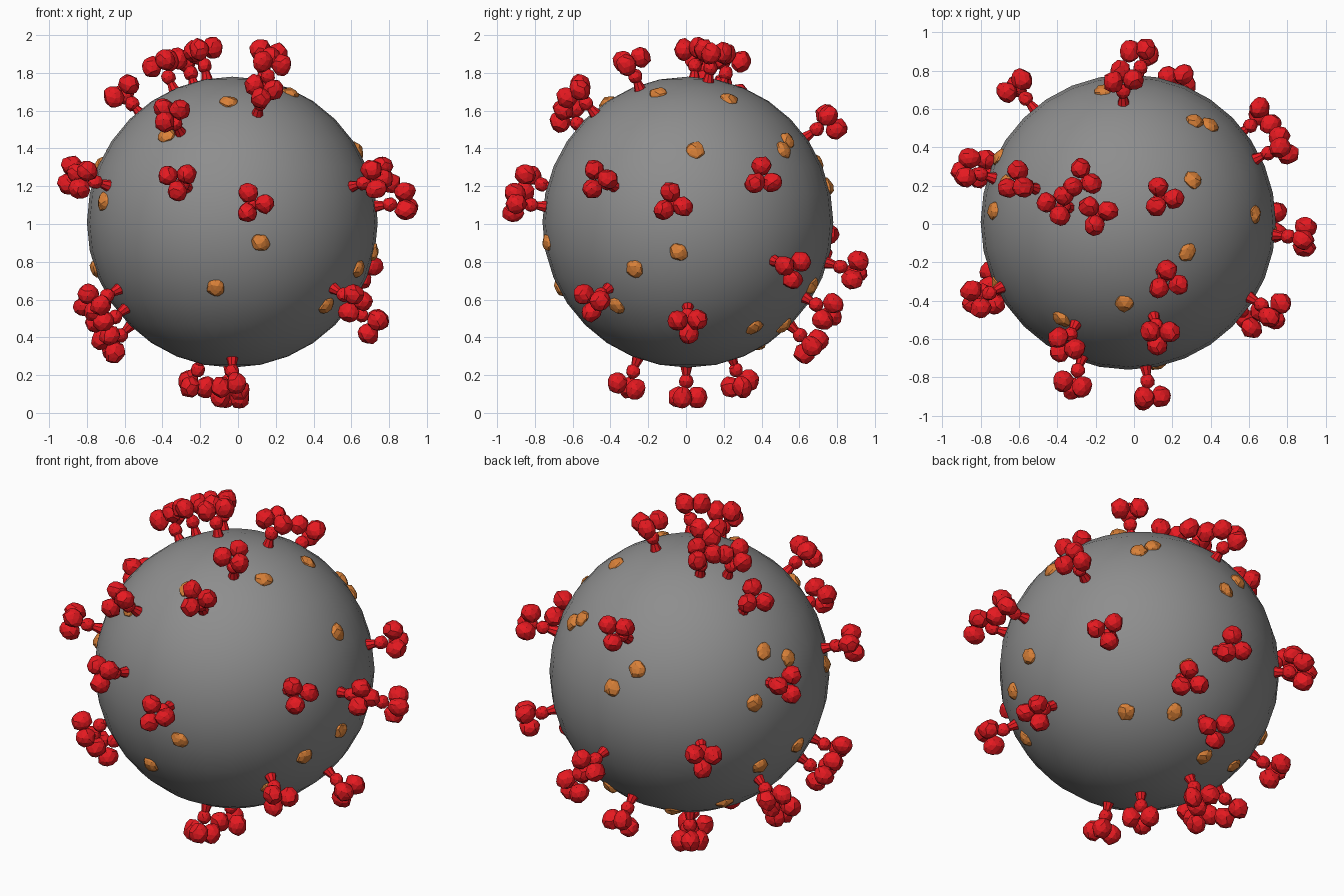
import bpy, bmesh, math, random
from mathutils import Vector, Matrix

if "Cube" in bpy.data.objects:
    bpy.data.objects.remove(bpy.data.objects["Cube"])

random.seed(4)
CENTRE = Vector((-0.03, 0.01, 1.01))
R = 0.77


def material(name, colour):
    m = bpy.data.materials.new(name)
    m.diffuse_color = (*colour, 1)
    m.use_nodes = True
    m.node_tree.nodes["Principled BSDF"].inputs["Base Color"].default_value = m.diffuse_color
    return m


def blob(bm, pos, size, jitter, subdiv=2):
    """Crumpled, slightly boxy lump."""
    geo = bmesh.ops.create_icosphere(bm, subdivisions=subdiv, radius=1)
    for v in geo["verts"]:
        n = v.co.normalized()
        k = 1 + random.uniform(-jitter, jitter)
        v.co = Vector([n[i] * size[i] * k + pos[i] for i in range(3)])


def finish(bm, name, mat):
    me = bpy.data.meshes.new(name)
    bm.to_mesh(me)
    bm.free()
    me.materials.append(mat)
    return me


def place(name, mesh, direction, spin):
    ob = bpy.data.objects.new(name, mesh)
    rot = Vector(direction).to_track_quat('Z', 'Y').to_matrix().to_4x4()
    ob.matrix_world = Matrix.Translation(CENTRE) @ rot @ Matrix.Rotation(spin, 4, 'Z')
    bpy.context.collection.objects.link(ob)


red = material("red", (0.8, 0.01, 0.015))
orange = material("orange", (0.7, 0.22, 0.04))

# Round shell
bpy.ops.mesh.primitive_uv_sphere_add(segments=32, ring_count=16, radius=R, location=CENTRE)
shell = bpy.context.object
shell.name = "shell"
bpy.ops.object.shade_smooth()
shell.data.materials.append(material("shell_grey", (0.27, 0.27, 0.27)))


# Three-lobed spike on a knobbly stalk, pointing along local z
def spike_mesh():
    bm = bmesh.new()
    for i in range(3):
        a = i * math.tau / 3
        blob(bm, (0.06 * math.cos(a), 0.06 * math.sin(a), 0.928), (0.053, 0.053, 0.059), 0.08)
    blob(bm, (0, 0, 0.842), (0.038, 0.038, 0.04), 0.06)
    bmesh.ops.create_cone(bm, cap_ends=True, segments=8, radius1=0.034, radius2=0.02, depth=0.06,
                          matrix=Matrix.Translation((0, 0, 0.785)))
    return finish(bm, "spike", red)


# Low lump sitting in the shell surface
def lump_mesh():
    bm = bmesh.new()
    blob(bm, (0, 0, 0.756), (0.054, 0.049, 0.036), 0.1)
    return finish(bm, "surface_lump", orange)


# Spike directions from the shell centre
SPIKES = [
    # upper cap
    (-.37, .09, .84), (-.24, .22, .86), (-.16, .04, .9), (.18, .13, .9), (.21, -.31, .86),
    (-.585, .21, .69), (.16, -.59, .69), (-.33, -.64, .57), (-.03, .75, .54),
    # middle band
    (-.83, .27, .25), (-.8, -.41, .235), (-.29, -.85, .22), (.11, -.91, .1), (.74, -.46, .22),
    (.9, -.08, .1), (.81, .4, .24), (.71, .56, -.25), (.07, .89, -.26), (-.59, .71, -.1),
    # lower cap
    (.27, .76, -.49), (0, .655, -.66), (-.75, .27, -.475), (-.64, .03, -.65), (-.68, -.3, -.55),
    (-.73, -.38, -.43), (.65, -.51, -.425), (.75, 0, -.54), (0, -.32, -.87), (-.02, -.01, -.93),
    (-.2, .28, -.86),
]
spike_types = [spike_mesh() for _ in range(4)]
for i, d in enumerate(SPIKES):
    place(f"spike_{i + 1}", spike_types[i % 4], d, random.uniform(0, math.tau))

# Lump positions on the shell, grouped by side: azimuth, elevation, (across, up) offsets
LUMPS = [
    (0, 0, [(.15, -.11), (-.09, -.35), (-.02, .64), (-.35, .46), (.5, -.445)]),
    (90, 0, [(.04, .385), (-.05, -.16), (-.285, -.25), (.355, -.56), (.51, -.55),
             (.66, -.34), (.75, .19)]),
    (0, 90, [(.35, .53), (.43, .51), (.34, .22), (.31, -.16), (-.13, .69)]),
    (270, 0, [(.33, .11), (0, -.25), (-.06, .3), (-.34, .125), (-.2, .375), (-.265, -.294)]),
    (140, -30, [(.36, -.47), (.52, -.52)]),
]
lump_types = [lump_mesh() for _ in range(3)]
n = 0
for az, el, spots in LUMPS:
    a, e = math.radians(az), math.radians(el)
    out = Vector((math.sin(a) * math.cos(e), -math.cos(a) * math.cos(e), math.sin(e)))
    right = Vector((math.cos(a), math.sin(a), 0))
    up = out.cross(right)
    for u, v in spots:
        w = math.sqrt(max(0, R * R - u * u - v * v))
        n += 1
        place(f"surface_lump_{n}", lump_types[n % 3], right * u + up * v + out * w,
              random.uniform(0, math.tau))
